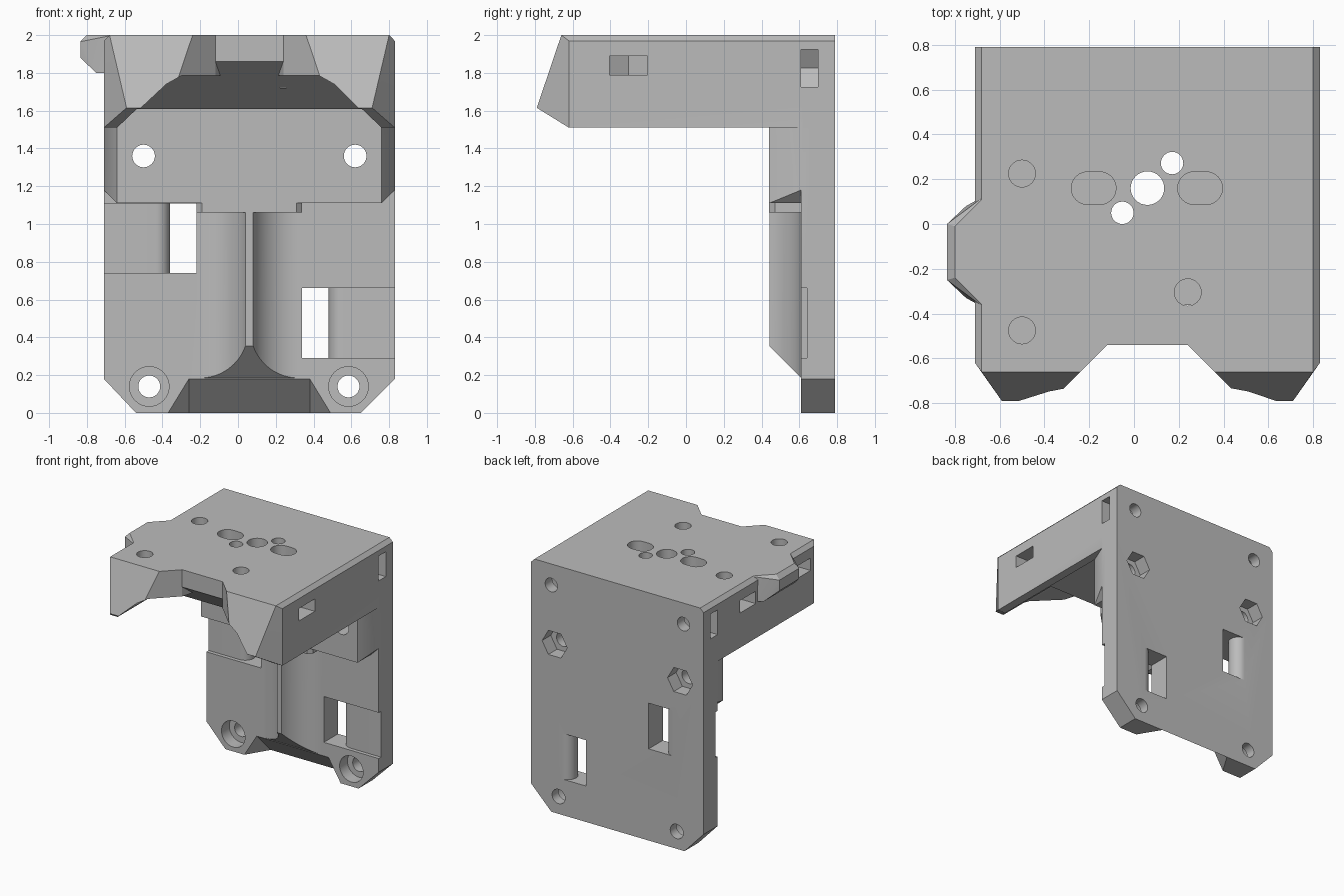
import bpy, bmesh, math
from mathutils import Vector

cube = bpy.data.objects.get("Cube")
if cube:
    bpy.data.objects.remove(cube, do_unlink=True)

grey = bpy.data.materials.new("light_grey")
grey.use_nodes = True
grey.diffuse_color = (0.5, 0.5, 0.5, 1)
grey.node_tree.nodes["Principled BSDF"].inputs["Base Color"].default_value = (0.5, 0.5, 0.5, 1)


def finish(bm, name):
    bmesh.ops.recalc_face_normals(bm, faces=bm.faces)
    mesh = bpy.data.meshes.new(name)
    bm.to_mesh(mesh)
    bm.free()
    mesh.materials.append(grey)
    ob = bpy.data.objects.new(name, mesh)
    bpy.context.collection.objects.link(ob)
    return ob


def hull(name, points):
    bm = bmesh.new()
    for p in points:
        bm.verts.new(p)
    bmesh.ops.convex_hull(bm, input=bm.verts)
    bmesh.ops.dissolve_limit(bm, angle_limit=0.01, verts=bm.verts, edges=bm.edges)
    return finish(bm, name)


def prism(name, axis, outline, a, b):
    """Extrude a 2D outline along an axis from a to b."""
    place = {"x": lambda u, v: (a, u, v), "y": lambda u, v: (u, a, v), "z": lambda u, v: (u, v, a)}[axis]
    bm = bmesh.new()
    face = bm.faces.new([bm.verts.new(place(u, v)) for u, v in outline])
    step = Vector([b - a if k == axis else 0 for k in "xyz"])
    new = bmesh.ops.extrude_face_region(bm, geom=[face])["geom"]
    bmesh.ops.translate(bm, vec=step, verts=[g for g in new if isinstance(g, bmesh.types.BMVert)])
    return finish(bm, name)


def arc(u, v, r, start, end, n):
    return [(u + r * math.cos(math.radians(start + (end - start) * i / n)),
             v + r * math.sin(math.radians(start + (end - start) * i / n))) for i in range(n + 1)]


def hole(axis, u, v, r, a, b, n=32):
    return prism("hole", axis, arc(u, v, r, 0, 360, n)[:-1], a, b)


def mirror(points, centre):
    """Points plus their copies mirrored in x about a centre."""
    return points + [(2 * centre - x, y, z) for x, y, z in points]


MID = 0.06  # x of the symmetry plane of the bracket

# Back plate with clipped lower corners
plate = prism("bracket", "y", [(-.54, 0), (.65, 0), (.83, .18), (.83, 1.9), (-.71, 1.9), (-.71, .18)], .61, .79)

# Overhanging head
head = hull("head", mirror([
    (.80, .79, 2), (.80, -.66, 2), (.83, .79, 1.97), (.83, -.62, 1.97),
    (.83, .79, 1.51), (.83, -.62, 1.51), (.71, -.79, 1.615)], MID))
trough = prism("trough", "y", [(-.64, 1.51), (-.535, 1.61), (.655, 1.61), (.76, 1.51), (.76, 1.4), (-.64, 1.4)],
               -1, .44)

# Arched front of the head, with a slope at its back
arch = [(-.53, 1.6), (-.38, 1.74), (-.3, 1.785), (.43, 1.785), (.51, 1.74), (.65, 1.6)]
arch_cut = hull("arch_cut", [(x, -.95, z) for x, z in arch] +
                [(x, -.54 + (1.86 - z) / .78, z) for x, z in arch])
notch = prism("notch", "z", [(-.12, -.54), (.24, -.54), (.6, -.9), (-.48, -.9)], 1.62, 2.1)
undercut = hull("undercut", mirror([
    (.24, -.54, 1.86), (.15, -.45, 1.79), (.15, -.22, 1.61), (.24, -.54, 1.61)], MID))

# Side lug on the head
lug = hull("lug", [(-.66, .13, 2), (-.66, -.38, 2), (-.8, -.01, 2), (-.8, -.24, 2),
                   (-.835, 0, 1.965), (-.835, -.25, 1.965), (-.835, 0, 1.88), (-.835, -.25, 1.88),
                   (-.75, .08, 1.8), (-.75, -.33, 1.8), (-.66, .13, 1.8), (-.66, -.38, 1.8)])

# Upper block, small step below it, and the rib with concave flanks
block = hull("block", mirror([
    (.76, .44, 1.11), (.76, .44, 1.62), (.83, .61, 1.18), (.83, .61, 1.62),
    (.76, .61, 1.11), (.83, .65, 1.18), (.83, .65, 1.62), (.76, .65, 1.11)], MID))
step = hull("step", mirror([(x, y, z) for z in (1.06, 1.2) for x, y in ((.31, .44), (.34, .47), (.34, .65))], MID))
flank = arc(-.2, .356, .254, 90, 19.5, 16)
rib = prism("rib", "z", [(-.2, .66)] + flank + [(2 * MID - x, y) for x, y in reversed(flank)] + [(.32, .66)], .1, 1.2)
rib_cut = prism("rib_cut", "x", [(.3, .495), (.61, .185), (.61, 0), (.3, 0)], -.5, .6)

# Flared notch under the plate
foot_cut = hull("foot_cut", mirror([(.38, .51, .28), (.38, .89, -.1), (.6, .33, .1), (.6, .71, -.28)], MID))


def belt_slot(inner, side, z0, z1):
    """Through slot with a round bar, and a shallow channel to the outer edge."""
    bar = arc(.215, .715, .075, 90, 270, 16)
    outline = [(0, .55), (0, .85), (.215, .85)] + bar + [(.7, .64), (.7, .55)]
    return prism("belt_slot", "z", [(inner + side * u, y) for u, y in outline], z0, z1)


def nut_slot(axis, tip, outer, centre, a, b):
    """Nut slot from a side face, ending in a hexagon point."""
    s = 1 if outer > tip else -1
    outline = [(tip, centre), (tip + s * .058, centre + .1), (outer, centre + .1),
               (outer, centre - .1), (tip + s * .058, centre - .1)]
    return prism("nut_slot", axis, outline, a, b)


cuts = [belt_slot(.34, 1, .29, .66), belt_slot(-.22, -1, .74, 1.109)]
# Plate screws: counterbored below, nut pockets higher up, blind at the top
for x in (-.47, .585):
    cuts += [hole("y", x, .14, .058, .5, .9), hole("y", x, .14, .105, .5, .71)]
for x in (-.5, .62):
    cuts += [hole("y", x, 1.36, .06, .3, .9), hole("y", x, 1.36, .112, .68, .9, 6)]
for x, s in ((-.53, -1), (.65, 1)):
    cuts += [hole("y", x, 1.83, .055, .5, .9), nut_slot("y", x - s * .115, s * .95, 1.825, .61, .7)]
# Top screws with their nut slots
for x, y, s in ((-.5, .225, -1), (-.5, -.475, -1), (.24, -.305, 1)):
    cuts += [hole("z", x, y, .06, 1.72, 2.1), nut_slot("z", x - s * .115, s * .95, y, 1.79, 1.89)]
# Top centre holes and rounded slots
for x, y, r in ((.06, .16, .075), (.17, .272, .05), (-.052, .05, .05)):
    cuts.append(hole("z", x, y, r, 1.3, 2.1))
for x in (-.18, .295):
    cuts.append(prism("long_slot", "z", arc(x + .027, .16, .073, -90, 90, 12) + arc(x - .027, .16, .073, 90, 270, 12),
                      1.9, 2.1))


def combine(target, other, operation):
    mod = target.modifiers.new(operation, "BOOLEAN")
    mod.operation, mod.solver, mod.object = operation, "EXACT", other
    other.hide_render = True


combine(rib, rib_cut, "DIFFERENCE")
for cutter in (trough, arch_cut, notch, undercut):
    combine(head, cutter, "DIFFERENCE")
for part in (head, lug, block, step, rib):
    combine(plate, part, "UNION")
for cutter in [foot_cut] + cuts:
    combine(plate, cutter, "DIFFERENCE")

# Bake the result and drop the helpers
graph = bpy.context.evaluated_depsgraph_get()
result = bpy.data.meshes.new_from_object(plate.evaluated_get(graph))
plate.modifiers.clear()
plate.data = result
result.materials.clear()
result.materials.append(grey)
result.polygons.foreach_set("material_index", [0] * len(result.polygons))
for ob in [rib_cut, trough, arch_cut, notch, undercut, head, lug, block, step, rib, foot_cut] + cuts:
    bpy.data.objects.remove(ob, do_unlink=True)

bpy.ops.object.select_all(action="DESELECT")
plate.select_set(True)
bpy.context.view_layer.objects.active = plate
bpy.ops.object.shade_smooth_by_angle(angle=math.radians(25))
